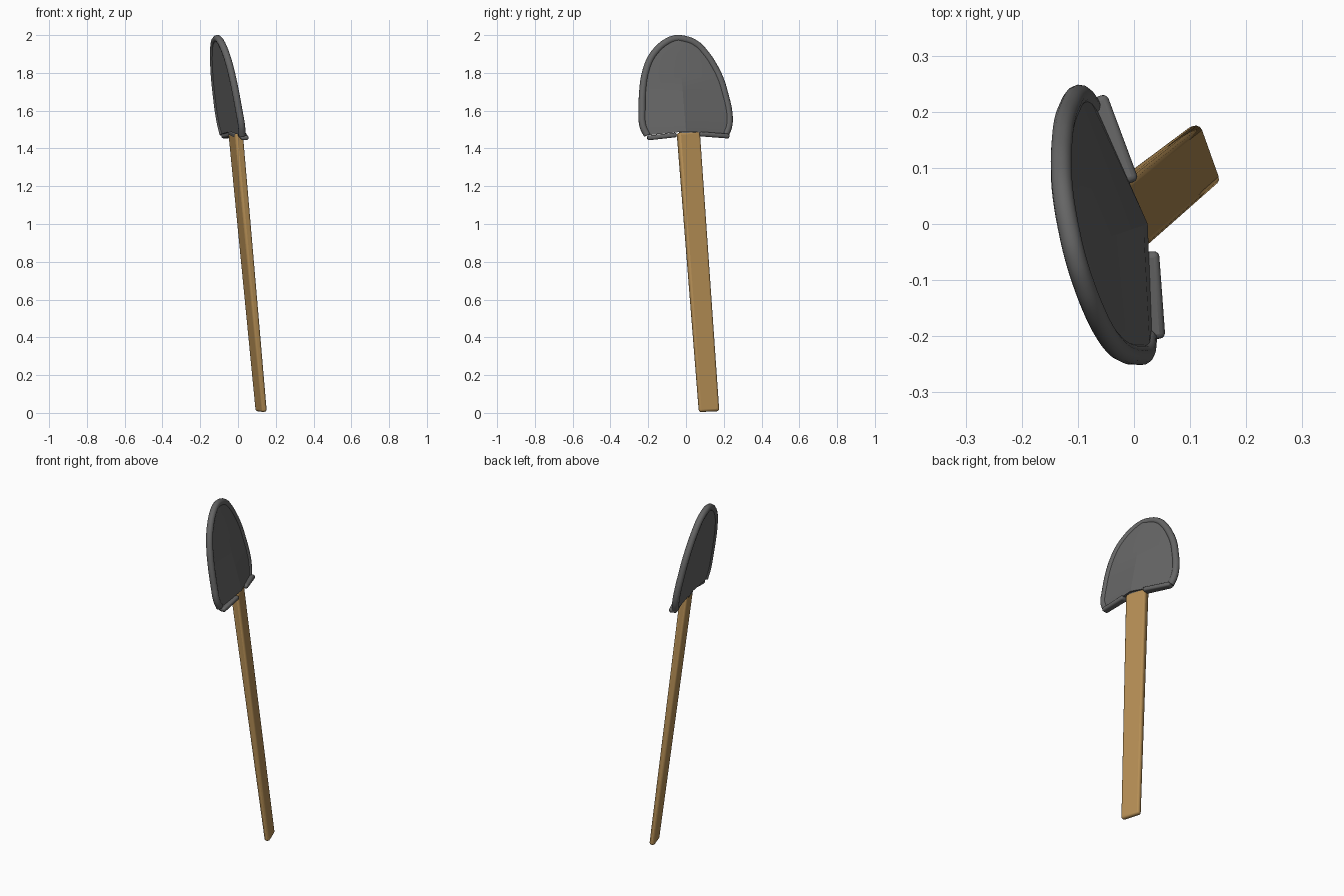
import bpy, bmesh
from mathutils import Vector

if "Cube" in bpy.data.objects:
    bpy.data.objects.remove(bpy.data.objects["Cube"])


def material(name, rgb):
    m = bpy.data.materials.new(name)
    m.diffuse_color = (*rgb, 1)
    m.use_nodes = True
    m.node_tree.nodes["Principled BSDF"].inputs["Base Color"].default_value = m.diffuse_color
    return m


WOOD = material("wood", (0.46, 0.27, 0.09))
STEEL = material("steel", (0.13, 0.13, 0.13))


def finish(obj, mat, bevel=0.0, angle=0.5):
    bpy.context.view_layer.objects.active = obj
    obj.select_set(True)
    obj.data.materials.append(mat)
    if bevel:
        b = obj.modifiers.new("bevel", 'BEVEL')
        b.width, b.segments = bevel, 3
    bpy.ops.object.shade_smooth_by_angle(angle=angle)
    obj.select_set(False)


def mesh_object(name, bm):
    bmesh.ops.recalc_face_normals(bm, faces=bm.faces)
    me = bpy.data.meshes.new(name)
    bm.to_mesh(me)
    bm.free()
    obj = bpy.data.objects.new(name, me)
    bpy.context.collection.objects.link(obj)
    return obj


def bar(name, start, end, side, size0, size1, mat, bevel):
    """Tapered rectangular bar between two points; size = (width, thickness)."""
    a, b = Vector(start), Vector(end)
    axis = (b - a).normalized()
    s = Vector(side)
    s = (s - axis * s.dot(axis)).normalized()
    n = axis.cross(s)
    bm = bmesh.new()
    rings = []
    for p, (w, t) in ((a, size0), (b, size1)):
        rings.append([bm.verts.new(p + s * w / 2 * i + n * t / 2 * j)
                      for i, j in ((-1, -1), (1, -1), (1, 1), (-1, 1))])
    bm.faces.new(rings[0])
    bm.faces.new(rings[1])
    for i in range(4):
        k = (i + 1) % 4
        bm.faces.new((rings[0][i], rings[0][k], rings[1][k], rings[1][i]))
    finish(mesh_object(name, bm), mat, bevel)


# The blade lies on a plane leaning back and turned slightly
def plane(y, z, out=0.0):
    return Vector((0.03 - 0.24 * (y + 0.23) - 0.18 * (z - 1.46) + out, y, z))


# Blade outline, bottom corner to tip, on each side (y, z)
left = [(-0.205, 1.47), (-0.228, 1.52), (-0.232, 1.60), (-0.228, 1.72), (-0.215, 1.80),
        (-0.19, 1.87), (-0.155, 1.92), (-0.105, 1.962), (-0.06, 1.98)]
right = [(0.21, 1.475), (0.226, 1.52), (0.228, 1.58), (0.205, 1.69), (0.18, 1.77),
         (0.145, 1.84), (0.105, 1.90), (0.05, 1.955), (-0.02, 1.98)]

# Blade plate: ridged front, flat back
bm = bmesh.new()
front, back = [], []
for i, (l, r) in enumerate(zip(left, right)):
    z = 1.49 if i == 0 else (l[1] + r[1]) / 2
    t = (z - 1.49) / 0.49
    ridge = (-0.04 * t, z)
    front.append([bm.verts.new(plane(*l, 0.01)),
                  bm.verts.new(plane(*ridge, 0.055 - 0.04 * t)),
                  bm.verts.new(plane(*r, 0.01))])
    back.append([bm.verts.new(plane(*p, -0.012)) for p in (l, ridge, r)])
for i in range(len(left) - 1):
    for rows in (front, back):
        for k in (0, 1):
            bm.faces.new((rows[i][k], rows[i][k + 1], rows[i + 1][k + 1], rows[i + 1][k]))
    for k in (0, 2):
        bm.faces.new((front[i][k], front[i + 1][k], back[i + 1][k], back[i][k]))
for i in (0, -1):
    for k in (0, 1):
        bm.faces.new((front[i][k], front[i][k + 1], back[i][k + 1], back[i][k]))
finish(mesh_object("blade", bm), STEEL, angle=0.2)

# Rounded rim around the blade
cu = bpy.data.curves.new("blade_rim", 'CURVE')
cu.dimensions = '3D'
cu.bevel_depth, cu.bevel_resolution, cu.resolution_u = 0.019, 4, 5
cu.use_fill_caps = True
path = left + right[::-1]
sp = cu.splines.new('BEZIER')
sp.bezier_points.add(len(path) - 1)
for bp, p in zip(sp.bezier_points, path):
    bp.co = plane(*p)
    bp.handle_left_type = bp.handle_right_type = 'AUTO'
rim = bpy.data.objects.new("blade_rim", cu)
bpy.context.collection.objects.link(rim)
cu.materials.append(STEEL)

# Foot rests folded forward along the bottom edge
bar("foot_rest_left", (0.022, -0.05, 1.472), (0.036, -0.205, 1.455), (1, 0, 0),
    (0.045, 0.025), (0.04, 0.025), STEEL, 0.01)
bar("foot_rest_right", (-0.015, 0.07, 1.477), (-0.07, 0.225, 1.465), (1, 0, 0),
    (0.05, 0.025), (0.045, 0.025), STEEL, 0.01)

# Socket where the handle meets the ridge
bar("socket", (-0.013, 0.015, 1.465), (-0.02, 0.005, 1.50), (-0.33, 0.94, 0),
    (0.11, 0.045), (0.09, 0.045), STEEL, 0.012)

# Flat wooden handle
bar("handle", (0.123, 0.122, 0.007), (-0.013, 0.012, 1.485), (-0.33, 0.94, 0),
    (0.112, 0.03), (0.122, 0.045), WOOD, 0.012)
